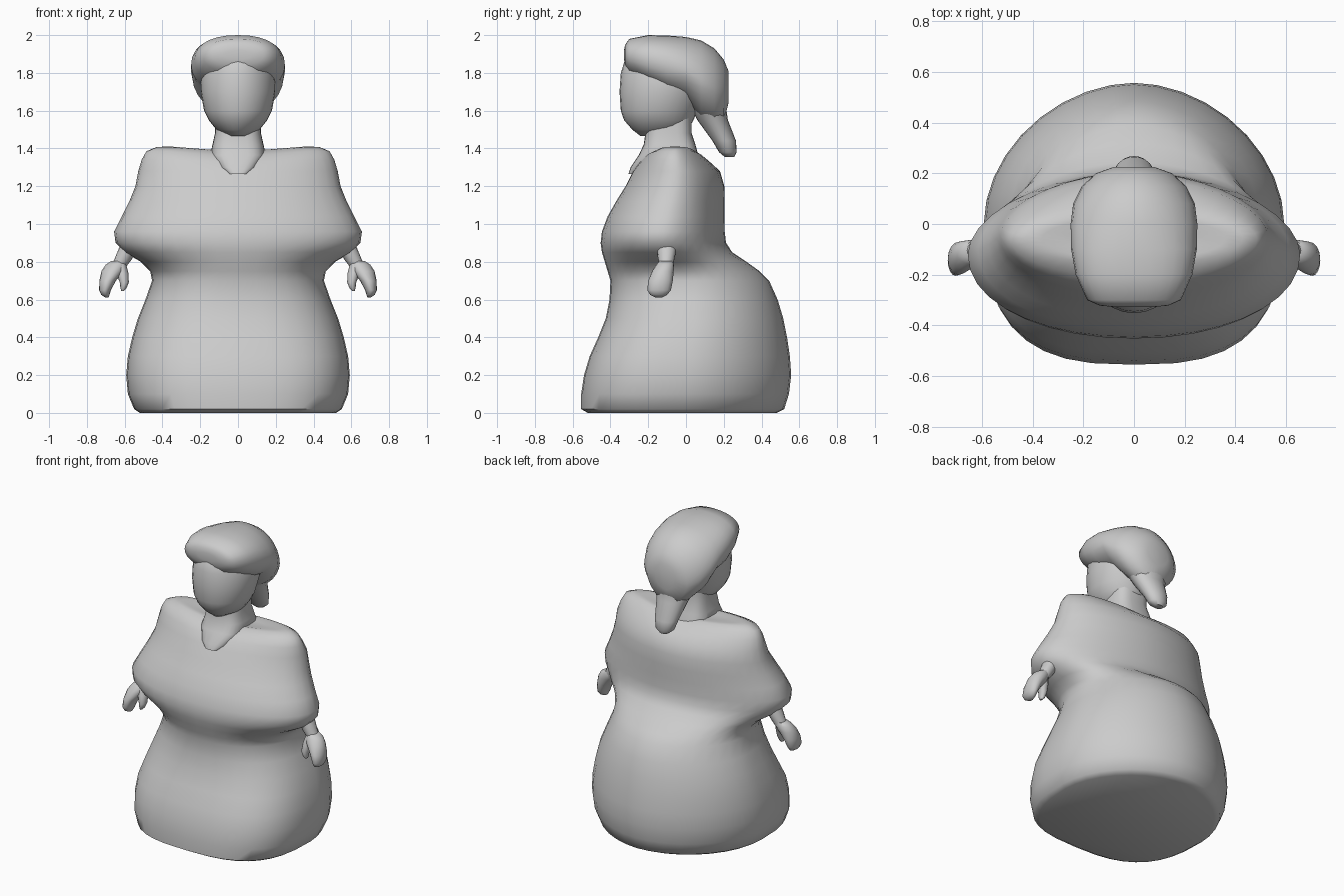
import bpy, bmesh, math


def spow(v, e):
    return math.copysign(abs(v) ** e, v)


def loft(name, rings, axis='z', segs=28, power=lambda t, s: 2.0, mirror=False, sharp=50):
    """Rings: (station, low, high, half_width[, centre_x]) joined into a closed skin.
    power(station, side) sets how square each half of a ring is."""
    bm = bmesh.new()
    loops = []
    for ring in rings:
        t, lo, hi, rx = ring[:4]
        cx = ring[4] if len(ring) > 4 else 0
        loop = []
        for i in range(segs):
            a = 2 * math.pi * i / segs
            p = power(t, math.sin(a))
            x = cx + rx * spow(math.cos(a), 2 / p)
            w = (lo + hi) / 2 + (hi - lo) / 2 * spow(math.sin(a), 2 / p)
            loop.append(bm.verts.new((x, w, t) if axis == 'z' else (x, t, w)))
        loops.append(loop)
    for a, b in zip(loops, loops[1:]):
        for i in range(segs):
            j = (i + 1) % segs
            bm.faces.new((a[i], a[j], b[j], b[i]))
    bm.faces.new(loops[0])
    bm.faces.new(loops[-1])
    bmesh.ops.recalc_face_normals(bm, faces=bm.faces)
    me = bpy.data.meshes.new(name)
    bm.to_mesh(me)
    bm.free()
    me.shade_smooth()
    me.set_sharp_from_angle(angle=math.radians(sharp))
    ob = bpy.data.objects.new(name, me)
    bpy.context.collection.objects.link(ob)
    if mirror:
        m = ob.modifiers.new("mirror", 'MIRROR')
        m.use_axis[0] = True
    return ob


def dress_power(z, side):
    # squarer skirt front, rounder back
    if side >= 0:
        return 1.87
    return 2.8 - 0.7 * min(1, max(0, (z - 0.3) / 0.55))


# Dress: skirt, waist, puffed sleeves and shoulders in one skin
dress = loft("dress", [
    (0.00, -0.52, 0.48, 0.52), (0.02, -0.555, 0.52, 0.55),
    (0.10, -0.555, 0.545, 0.583), (0.20, -0.54, 0.557, 0.592),
    (0.30, -0.51, 0.55, 0.583), (0.40, -0.465, 0.535, 0.56),
    (0.50, -0.425, 0.515, 0.53), (0.60, -0.405, 0.485, 0.49),
    (0.70, -0.40, 0.44, 0.455), (0.75, -0.415, 0.39, 0.465),
    (0.80, -0.43, 0.32, 0.515), (0.85, -0.445, 0.245, 0.60),
    (0.90, -0.452, 0.212, 0.648), (0.96, -0.445, 0.205, 0.656),
    (1.04, -0.415, 0.205, 0.615), (1.12, -0.37, 0.205, 0.575),
    (1.20, -0.32, 0.203, 0.543), (1.28, -0.28, 0.18, 0.528),
    (1.34, -0.245, 0.13, 0.51), (1.385, -0.21, 0.09, 0.485),
    (1.408, -0.16, 0.05, 0.43), (1.412, -0.14, 0.03, 0.36),
    (1.405, -0.12, 0.00, 0.24),
], segs=36, power=dress_power)
# Dip the collar between the shoulders
for v in dress.data.vertices:
    if v.co.z > 1.3:
        v.co.z -= 0.03 * max(0, 1 - abs(v.co.x) / 0.38) * min(1, (v.co.z - 1.3) / 0.08)

# Neck with the open neckline at the front
loft("neck", [
    (1.265, -0.305, -0.12, 0.055), (1.30, -0.293, -0.02, 0.105),
    (1.365, -0.25, 0.065, 0.148), (1.42, -0.224, 0.05, 0.135),
    (1.48, -0.215, 0.03, 0.122), (1.56, -0.21, 0.03, 0.12),
], power=lambda t, s: 3.0)

# Head
loft("head", [
    (1.465, -0.24, -0.10, 0.045), (1.50, -0.285, 0.01, 0.115),
    (1.55, -0.328, 0.04, 0.155), (1.60, -0.345, 0.06, 0.18),
    (1.70, -0.352, 0.10, 0.197), (1.80, -0.345, 0.12, 0.195),
    (1.88, -0.32, 0.10, 0.16), (1.93, -0.26, 0.05, 0.10),
])

# Swept-back hair cap
loft("hair", [
    (-0.328, 1.87, 1.92, 0.07), (-0.322, 1.84, 1.95, 0.135),
    (-0.30, 1.80, 1.98, 0.185),
    (-0.20, 1.74, 2.00, 0.23), (-0.10, 1.69, 1.998, 0.248),
    (0.00, 1.64, 1.99, 0.25), (0.08, 1.55, 1.972, 0.24),
    (0.15, 1.52, 1.93, 0.205), (0.20, 1.54, 1.87, 0.15),
    (0.225, 1.64, 1.81, 0.08),
], axis='y', power=lambda y, s: 2.25 if y < -0.05 else (1.7 if s < 0 else 1.95), sharp=75)

# Ponytail
loft("ponytail", [
    (1.355, 0.205, 0.255, 0.03), (1.38, 0.175, 0.268, 0.062),
    (1.44, 0.14, 0.265, 0.078), (1.55, 0.06, 0.222, 0.105),
    (1.65, 0.01, 0.207, 0.155), (1.75, 0.00, 0.215, 0.19),
], segs=20)

# Forearms, hands and thumbs (mirrored)
loft("forearm", [
    (0.77, -0.14, -0.07, 0.04, 0.635), (0.81, -0.148, -0.062, 0.046, 0.61),
    (0.88, -0.155, -0.048, 0.052, 0.575), (0.93, -0.155, -0.048, 0.05, 0.55),
], segs=16, mirror=True)
loft("hand", [
    (0.805, -0.14, -0.07, 0.035, 0.635), (0.785, -0.158, -0.063, 0.055, 0.645),
    (0.75, -0.18, -0.065, 0.059, 0.664), (0.70, -0.20, -0.07, 0.044, 0.69),
    (0.65, -0.205, -0.08, 0.031, 0.704), (0.625, -0.19, -0.10, 0.022, 0.702),
    (0.612, -0.165, -0.125, 0.01, 0.695),
], segs=16, mirror=True)
loft("thumb", [
    (0.79, -0.15, -0.08, 0.032, 0.625), (0.74, -0.165, -0.095, 0.032, 0.612),
    (0.69, -0.175, -0.115, 0.024, 0.602), (0.66, -0.17, -0.125, 0.016, 0.606),
    (0.645, -0.16, -0.135, 0.007, 0.611),
], segs=12, mirror=True)
